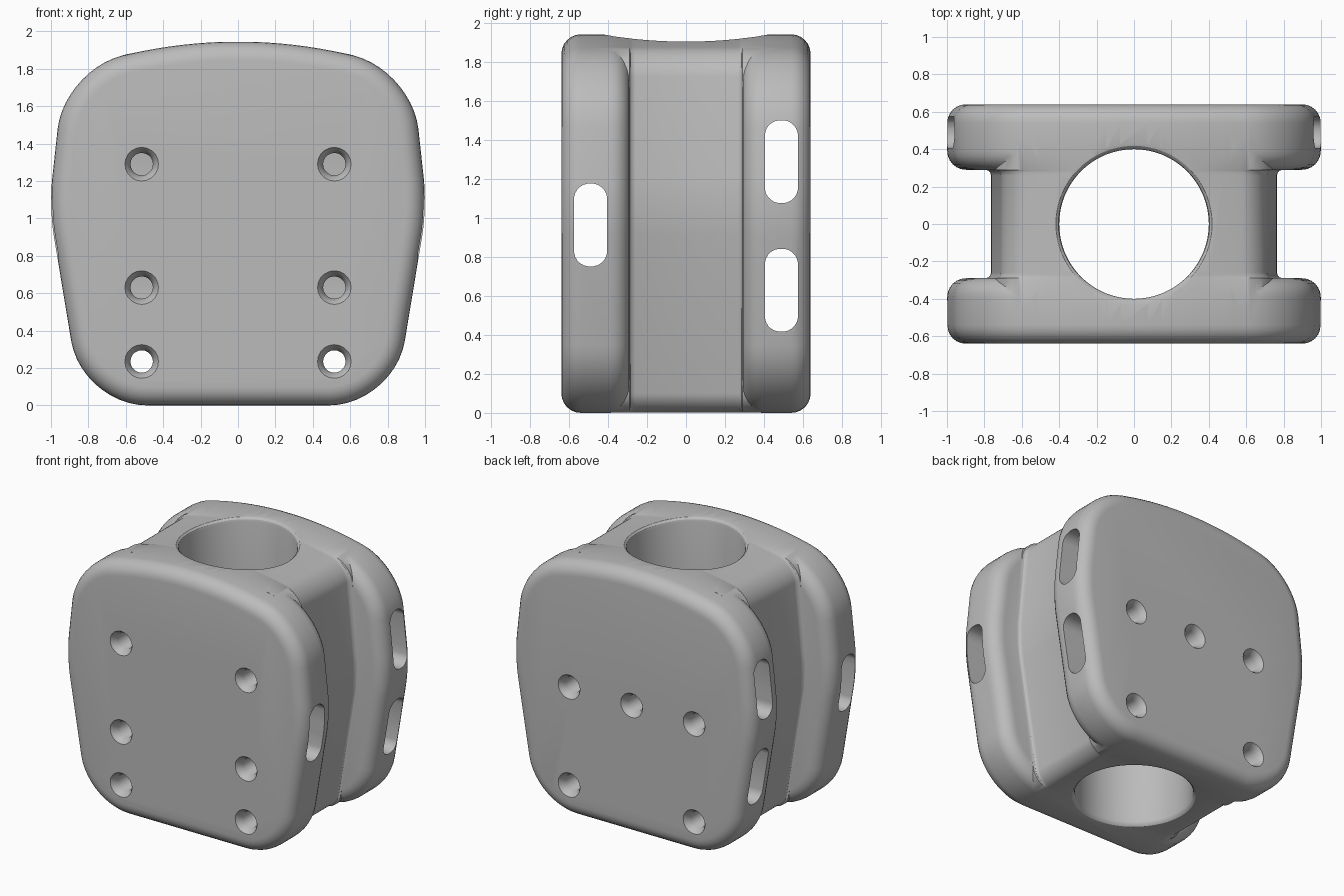
import bpy, bmesh, math
from mathutils import Vector
from mathutils.geometry import interpolate_bezier

cube = bpy.data.objects.get("Cube")
if cube:
    bpy.data.objects.remove(cube, do_unlink=True)

TOP, CROWN = 1.945, 0.195        # crowned top: height and curvature
HALF, INNER = 0.64, 0.29         # flange outer and inner faces along y
EDGE = 0.1                       # flange edge rounding

grey = bpy.data.materials.new("light_grey")
grey.use_nodes = True
grey.diffuse_color = (0.5, 0.5, 0.5, 1)
grey.node_tree.nodes["Principled BSDF"].inputs["Base Color"].default_value = grey.diffuse_color


def crown(x, top=TOP):
    return top - CROWN * x * x


def fillet(a, corner, b, size, steps):
    """Rounded corner between the lines corner-a and corner-b."""
    p = corner + (a - corner).normalized() * size
    q = corner + (b - corner).normalized() * size
    return [Vector(v[:2]) for v in
            interpolate_bezier(p, p.lerp(corner, 0.55), q.lerp(corner, 0.55), q, steps)]


def outline(foot, waist, head, foot_round, head_round, base, top):
    """Symmetric outline in x, z with rounded corners and a crowned top."""
    end = head - head_round
    low, mid = Vector((foot, base)), Vector((waist, 1.06))
    join = Vector((end, crown(end, top)))
    high = join + Vector((1, -2 * CROWN * end)) * head_round
    half = fillet(Vector((0, base)), low, mid, foot_round, 12)
    half += fillet(low, mid, high, 0.15, 7)
    half += fillet(mid, high, join, (join - high).length, 12)
    half += [Vector((end * i / 8.5, crown(end * i / 8.5, top))) for i in range(8, 0, -1)]
    return half + [Vector((-p.x, p.y)) for p in reversed(half)]


def inset(points, d):
    result = []
    for i, p in enumerate(points):
        t = (points[(i + 1) % len(points)] - points[i - 1]).normalized()
        result.append(p + Vector((-t.y, t.x)) * d)
    return result


def loft(name, rings):
    """Closed solid through rings of equal point count."""
    bm = bmesh.new()
    loops = [[bm.verts.new(p) for p in ring] for ring in rings]
    for a, b in zip(loops, loops[1:]):
        for i in range(len(a)):
            j = (i + 1) % len(a)
            bm.faces.new((a[i], a[j], b[j], b[i]))
    bm.faces.new(loops[0])
    bm.faces.new(loops[-1])
    bmesh.ops.recalc_face_normals(bm, faces=bm.faces)
    mesh = bpy.data.meshes.new(name)
    bm.to_mesh(mesh)
    bm.free()
    mesh.materials.append(grey)
    obj = bpy.data.objects.new(name, mesh)
    bpy.context.collection.objects.link(obj)
    return obj


def at_y(points, y):
    return [(p.x, y, p.y) for p in points]


def circle(r, n):
    return [(r * math.cos(math.tau * i / n), r * math.sin(math.tau * i / n)) for i in range(n)]


def combine(target, other, operation):
    mod = target.modifiers.new(operation, 'BOOLEAN')
    mod.object, mod.operation, mod.solver = other, operation, 'EXACT'
    bpy.context.view_layer.objects.active = target
    bpy.ops.object.modifier_apply(modifier=mod.name)
    bpy.data.objects.remove(other, do_unlink=True)


# Front and back flanges with rounded rims
flange_outline = outline(0.835, 1.01, 0.93, 0.35, 0.31, 0, TOP)
arc = [math.pi / 2 * i / 6 for i in range(7)]


def flange(name, side):
    rim = [(EDGE * (1 - math.sin(a)), EDGE * (1 - math.cos(a))) for a in arc]
    rings = [at_y(inset(flange_outline, d), side * (INNER + y)) for d, y in rim]
    # rim runs from the flat face (full inset) to the side wall
    rings += [at_y(inset(flange_outline, d), side * (HALF - y)) for d, y in reversed(rim)]
    return loft(name, rings)


body = flange("bracket_body", -1)
back = flange("back_flange", 1)

# Core between the flanges, flaring into a small fillet at each one
core_outline = outline(0.6, 0.775, 0.7, 0.1, 0.12, 0.003, TOP - 0.004)
flare = [(INNER + 0.16, 0.03)]
flare += [(INNER - 0.03 * (1 - math.cos(a)), 0.03 * (1 - math.sin(a))) for a in arc[::2]]
sections = [(-y, w) for y, w in flare] + [(y, w) for y, w in reversed(flare)]
core = loft("core", [[(p.x * (1 + w / 0.77), y, p.y) for p in core_outline]
                     for y, w in sections])
combine(body, core, 'UNION')
combine(body, back, 'UNION')

# Vertical bore with softened rims that follow the crowned top
R, SOFT = 0.4, 0.035
lips = [(R + SOFT * (1 - math.sin(a)), SOFT * (1 - math.cos(a))) for a in arc[::2]]
rings = [[(x, y, -0.2) for x, y in circle(R + SOFT, 64)]]
rings += [[(x, y, d) for x, y in circle(r, 64)] for r, d in lips]
rings += [[(x, y, crown(x) - d) for x, y in circle(r, 64)] for r, d in reversed(lips)]
rings.append([(x, y, 2.2) for x, y in circle(R + SOFT, 64)])
combine(body, loft("bore", rings), 'DIFFERENCE')


# Horizontal slots through each flange
def slot(y, z):
    w, h, r = 0.085, 0.213, 0.08
    pts = []
    for i in range(24):
        a = math.tau * (i + 0.5) / 24
        c, s = math.cos(a), math.sin(a)
        pts.append((y + math.copysign(w - r, c) + r * c,
                    z + math.copysign(h - r, s) + r * s))
    combine(body, loft("slot", [[(x, py, pz) for py, pz in pts] for x in (-1.2, 1.2)]),
            'DIFFERENCE')


slot(-0.49, 0.965)
for height in (0.63, 1.29):
    slot(0.49, height)


# Screw holes with countersunk mouths; blind ones end in the opposite slot
def screw_hole(x, z, side, through=False):
    steps = [(0.09, -0.1), (0.09, 0), (0.078, 0.015), (0.06, 0.05)]
    stations = [(r, side * (HALF - d)) for r, d in steps]
    if through:
        stations += [(r, -y) for r, y in reversed(stations)]
    else:
        stations.append((0.06, -side * 0.47))
    rings = [[(x + u, y, z + v) for u, v in circle(r, 20)] for r, y in stations]
    combine(body, loft("screw_hole", rings), 'DIFFERENCE')


for x in (-0.515, 0.515):
    screw_hole(x, 0.235, -1, through=True)
    for z in (0.63, 1.29):
        screw_hole(x, z, -1)
for x in (-0.515, 0, 0.515):
    screw_hole(x, 0.965, 1)

# Smooth shading with crisp cut edges
bpy.ops.object.select_all(action='DESELECT')
body.select_set(True)
bpy.context.view_layer.objects.active = body
bpy.ops.object.shade_smooth_by_angle(angle=math.radians(30))
